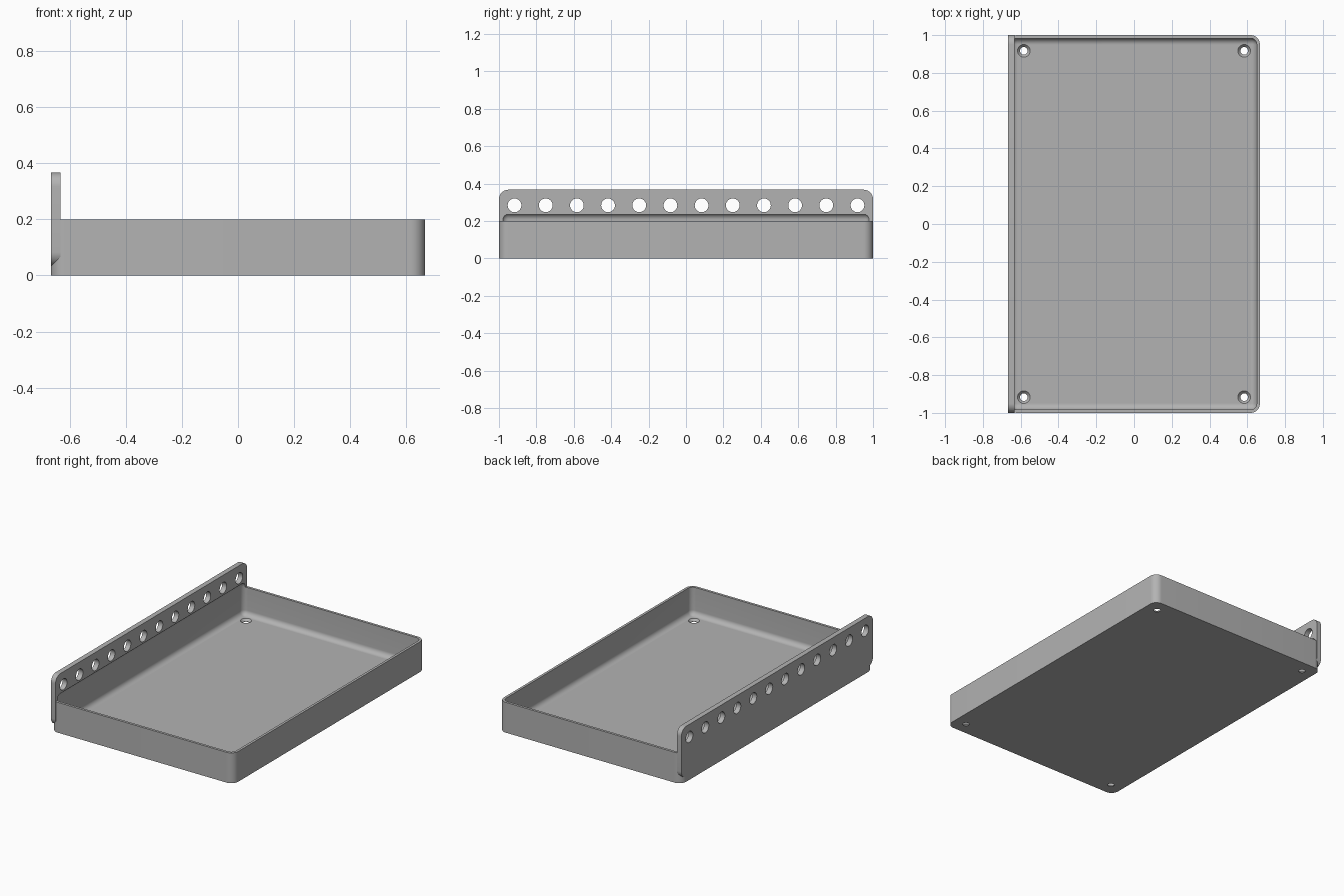
import bpy
import bmesh
from math import radians
from mathutils import Matrix, Vector

cube = bpy.data.objects.get("Cube")
if cube:
    bpy.data.objects.remove(cube, do_unlink=True)

U = 1 / 60          # one design unit
HX, HY = 40 * U, 1.0

grey = bpy.data.materials.new("mid_grey")
grey.use_nodes = True
COLOUR = (0.45, 0.45, 0.45, 1)
grey.diffuse_color = COLOUR
grey.node_tree.nodes["Principled BSDF"].inputs["Base Color"].default_value = COLOUR


def add_object(name, bm):
    mesh = bpy.data.meshes.new(name)
    bm.to_mesh(mesh)
    bm.free()
    mesh.materials.append(grey)
    obj = bpy.data.objects.new(name, mesh)
    bpy.context.collection.objects.link(obj)
    return obj


def rounded_box(name, low, high, radius, axes):
    """Box whose edges parallel to the given axes are rounded."""
    low, high = Vector(low), Vector(high)
    bm = bmesh.new()
    bmesh.ops.create_cube(bm, size=1)
    bmesh.ops.scale(bm, vec=high - low, verts=bm.verts)
    bmesh.ops.translate(bm, vec=(low + high) / 2, verts=bm.verts)
    edges = [e for e in bm.edges
             if any(abs((e.verts[0].co - e.verts[1].co)[a]) > 1e-5 for a in axes)]
    bmesh.ops.bevel(bm, geom=edges, offset=radius, segments=10,
                    profile=0.5, affect='EDGES')
    bmesh.ops.recalc_face_normals(bm, faces=bm.faces)
    return add_object(name, bm)


def add_cone(bm, centre, r_low, r_high, depth, turn=Matrix()):
    bmesh.ops.create_cone(bm, cap_ends=True, segments=40, radius1=r_low,
                          radius2=r_high, depth=depth,
                          matrix=Matrix.Translation(centre) @ turn)


def combine(target, other, operation):
    mod = target.modifiers.new(operation.lower(), 'BOOLEAN')
    mod.operation, mod.solver, mod.object = operation, 'EXACT', other
    bpy.context.view_layer.objects.active = target
    bpy.ops.object.modifier_apply(modifier=mod.name)
    bpy.data.objects.remove(other, do_unlink=True)


# Tray body and the upright perforated flange along its right side
tray = rounded_box("tray_with_flange", (-HX, -HY, 0), (HX, HY, 12 * U), 3 * U, [2])
flange = rounded_box("flange", (-HX, -HY, 2 * U), (-HX + 2 * U, HY, 22 * U), 3 * U, [0])
combine(tray, flange, 'UNION')

# Filleted cavity, which also undercuts the foot of the flange
cavity = rounded_box("cavity", (-HX + U, -HY + U, U), (HX - U, HY - U, 0.24),
                     2 * U, [0, 1, 2])
combine(tray, cavity, 'DIFFERENCE')

# Row of holes through the flange
bm = bmesh.new()
sideways = Matrix.Rotation(radians(90), 4, 'Y')
for i in range(12):
    add_cone(bm, (-HX + U, (i - 5.5) * 10 * U, 17 * U), 2.2 * U, 2.2 * U, 0.2, sideways)
combine(tray, add_object("flange_holes", bm), 'DIFFERENCE')

# Countersunk screw holes in the floor corners
for r_low, r_high, z, depth in ((1.2, 1.2, 0, 0.1), (1.2, 2.1, 0.6, 1)):
    bm = bmesh.new()
    for x in (-35, 35):
        for y in (-55, 55):
            add_cone(bm, (x * U, y * U, z * U), r_low * U, r_high * U, depth * U if z else depth)
    combine(tray, add_object("screw_holes", bm), 'DIFFERENCE')

# Smooth fillets, crisp edges
bpy.ops.object.select_all(action='DESELECT')
tray.select_set(True)
bpy.context.view_layer.objects.active = tray
bpy.ops.object.shade_smooth_by_angle(angle=radians(30))
